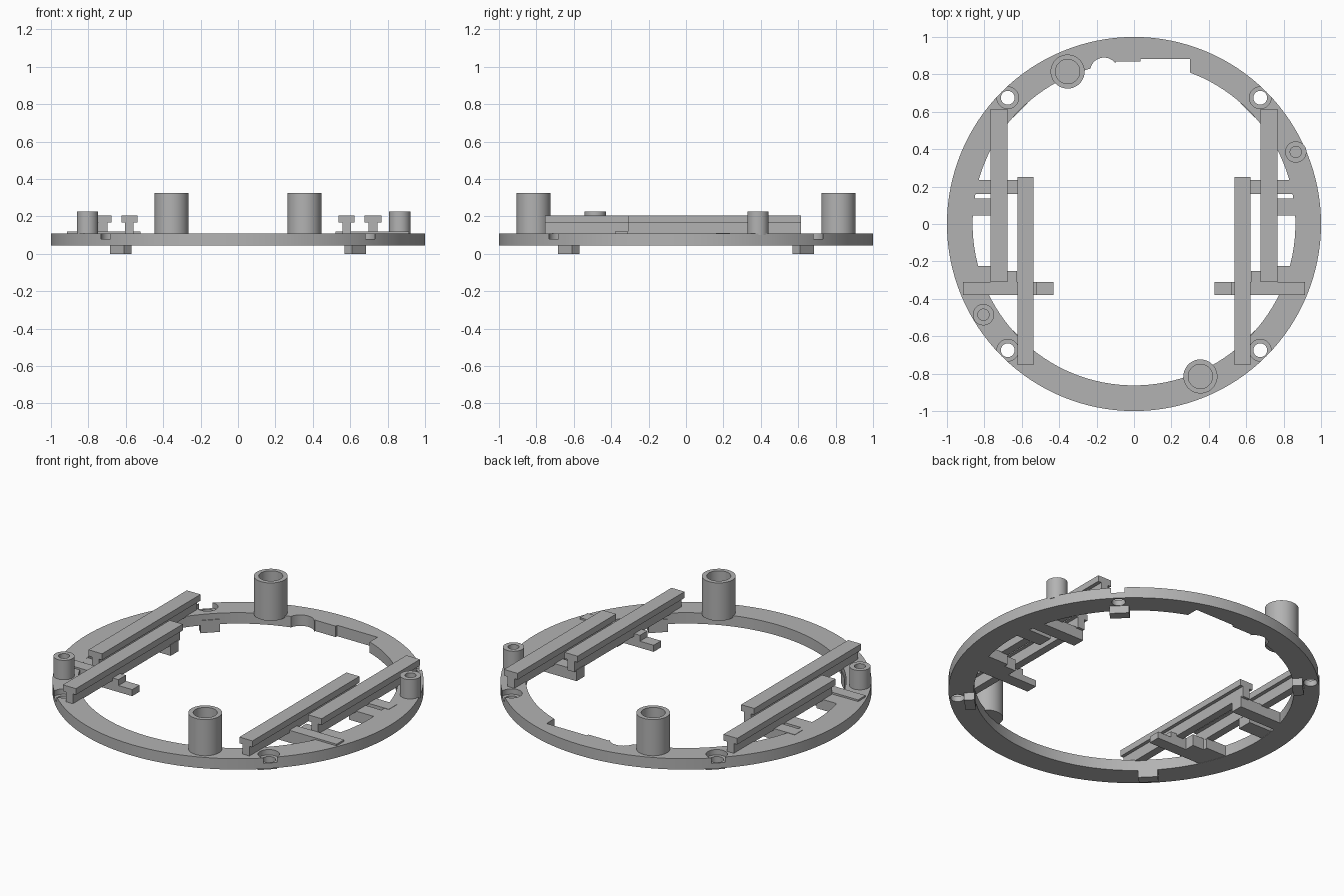
import bpy, bmesh, math
from mathutils import Matrix

old = bpy.data.objects.get("Cube")
if old:
    bpy.data.objects.remove(old, do_unlink=True)

grey = bpy.data.materials.new("plain grey")
grey.use_nodes = True
grey.diffuse_color = (0.45, 0.45, 0.45, 1)
grey.node_tree.nodes["Principled BSDF"].inputs["Base Color"].default_value = (0.45, 0.45, 0.45, 1)

RING_BOTTOM, RING_TOP = 0.045, 0.11


def finish(name, bm):
    bmesh.ops.recalc_face_normals(bm, faces=bm.faces)
    mesh = bpy.data.meshes.new(name)
    bm.to_mesh(mesh)
    bm.free()
    ob = bpy.data.objects.new(name, mesh)
    bpy.context.collection.objects.link(ob)
    mesh.materials.append(grey)
    return ob


def box(name, x0, x1, y0, y1, z0, z1, angle=0):
    bm = bmesh.new()
    bmesh.ops.create_cube(bm, size=1)
    place = (Matrix.Translation(((x0 + x1) / 2, (y0 + y1) / 2, (z0 + z1) / 2))
             @ Matrix.Rotation(angle, 4, 'Z')
             @ Matrix.Diagonal((abs(x1 - x0), y1 - y0, z1 - z0, 1)))
    bm.transform(place)
    return finish(name, bm)


def lathe(name, profile, x=0, y=0, sides=48, closed=False):
    """Spin (radius, height) points around a vertical axis."""
    bm = bmesh.new()
    vs = [bm.verts.new((r, 0, z)) for r, z in profile]
    pairs = list(zip(vs, vs[1:])) + ([(vs[-1], vs[0])] if closed else [])
    es = [bm.edges.new(p) for p in pairs]
    bmesh.ops.spin(bm, geom=vs + es, cent=(0, 0, 0), axis=(0, 0, 1),
                   angle=math.tau, steps=sides)
    bmesh.ops.remove_doubles(bm, verts=bm.verts, dist=1e-4)
    bm.transform(Matrix.Translation((x, y, 0)))
    return finish(name, bm)


def cylinder(name, r, z0, z1, x, y):
    return lathe(name, [(0, z0), (r, z0), (r, z1), (0, z1)], x, y, 32)


def smooth(ob):
    bpy.ops.object.select_all(action='DESELECT')
    bpy.context.view_layer.objects.active = ob
    ob.select_set(True)
    bpy.ops.object.shade_smooth_by_angle(angle=math.radians(30))


def cut(ob, cutter):
    mod = ob.modifiers.new("cut", 'BOOLEAN')
    mod.operation, mod.solver, mod.object = 'DIFFERENCE', 'EXACT', cutter
    bpy.context.view_layer.objects.active = ob
    bpy.ops.object.modifier_apply(modifier=mod.name)
    bpy.data.objects.remove(cutter, do_unlink=True)


def rail(name, x0, x1, y0, y1):
    """T-shaped rail running front to back."""
    c, w, web = (x0 + x1) / 2, (x1 - x0) / 2, 0.023
    half = [(web, 0.105), (web, 0.168), (w, 0.168), (w, 0.205)]
    outline = half + [(-x, z) for x, z in reversed(half)]
    bm = bmesh.new()
    face = bm.faces.new([bm.verts.new((c + x, y0, z)) for x, z in outline])
    ext = bmesh.ops.extrude_face_region(bm, geom=[face])
    bmesh.ops.translate(bm, vec=(0, y1 - y0, 0),
                        verts=[v for v in ext["geom"] if isinstance(v, bmesh.types.BMVert)])
    return finish(name, bm)


# Base ring
ring = lathe("base_ring", [(0.863, RING_BOTTOM), (1, RING_BOTTOM), (1, RING_TOP), (0.863, RING_TOP)],
             sides=128, closed=True)

# Screw holes with counterbores, and feet on the diagonals
for sx in (-1, 1):
    for sy in (-1, 1):
        x, y = 0.675 * sx, 0.675 * sy
        cut(ring, cylinder("hole_cutter", 0.037, 0, 0.2, x, y))
        cut(ring, cylinder("counterbore_cutter", 0.058, 0.078, 0.2, x, y))
        fx, fy = 0.627 * sx, 0.627 * sy
        box("foot", fx - 0.0285, fx + 0.0285, fy - 0.053, fy + 0.053, 0, 0.075,
            math.atan2(sy, sx))

# Rear inner notches
cut(ring, box("notch_cutter", 0.035, 0.3, 0.7, 0.882, 0, 0.2))
cut(ring, box("shallow_notch_cutter", -0.1, 0.036, 0.7, 0.868, 0, 0.2))
cut(ring, cylinder("round_notch_cutter", 0.075, 0, 0.2, -0.16, 0.815))
smooth(ring)

# Tall sockets and small bosses
for name, x, y, r, bore, top in (
        ("tall_socket", -0.355, 0.815, 0.091, 0.065, 0.325),
        ("tall_socket", 0.355, -0.815, 0.091, 0.065, 0.325),
        ("small_boss", 0.865, 0.385, 0.057, 0.03, 0.225),
        ("small_boss", -0.805, -0.485, 0.057, 0.03, 0.225)):
    smooth(lathe(name, [(0, 0.1), (r, 0.1), (r, top), (bore, top), (bore, 0.115), (0, 0.115)], x, y))

# Rails and their cross supports, the same on both sides
for s, side in ((1, "left"), (-1, "right")):
    def span(a, b):
        return sorted((s * a, s * b))

    rail(side + "_outer_rail", *span(0.677, 0.767), -0.31, 0.615)
    rail(side + "_inner_rail", *span(0.538, 0.624), -0.755, 0.25)
    low = RING_BOTTOM + 0.001
    box(side + "_rear_crossbar", *span(0.555, 0.88), 0.16, 0.235, low, 0.112)
    box(side + "_middle_crossbar", *span(0.7, 0.9), 0.045, 0.135, low, 0.109)
    box(side + "_side_plate", *span(0.7, 0.88), -0.315, -0.225, low, 0.109)
    box(side + "_plate_step", *span(0.625, 0.72), -0.315, -0.25, low, 0.115)
    box(side + "_front_crossbar", *span(0.52, 0.915), -0.38, -0.31, low, 0.12)
    box(side + "_crossbar_tip", *span(0.43, 0.53), -0.38, -0.31, low, 0.085)
